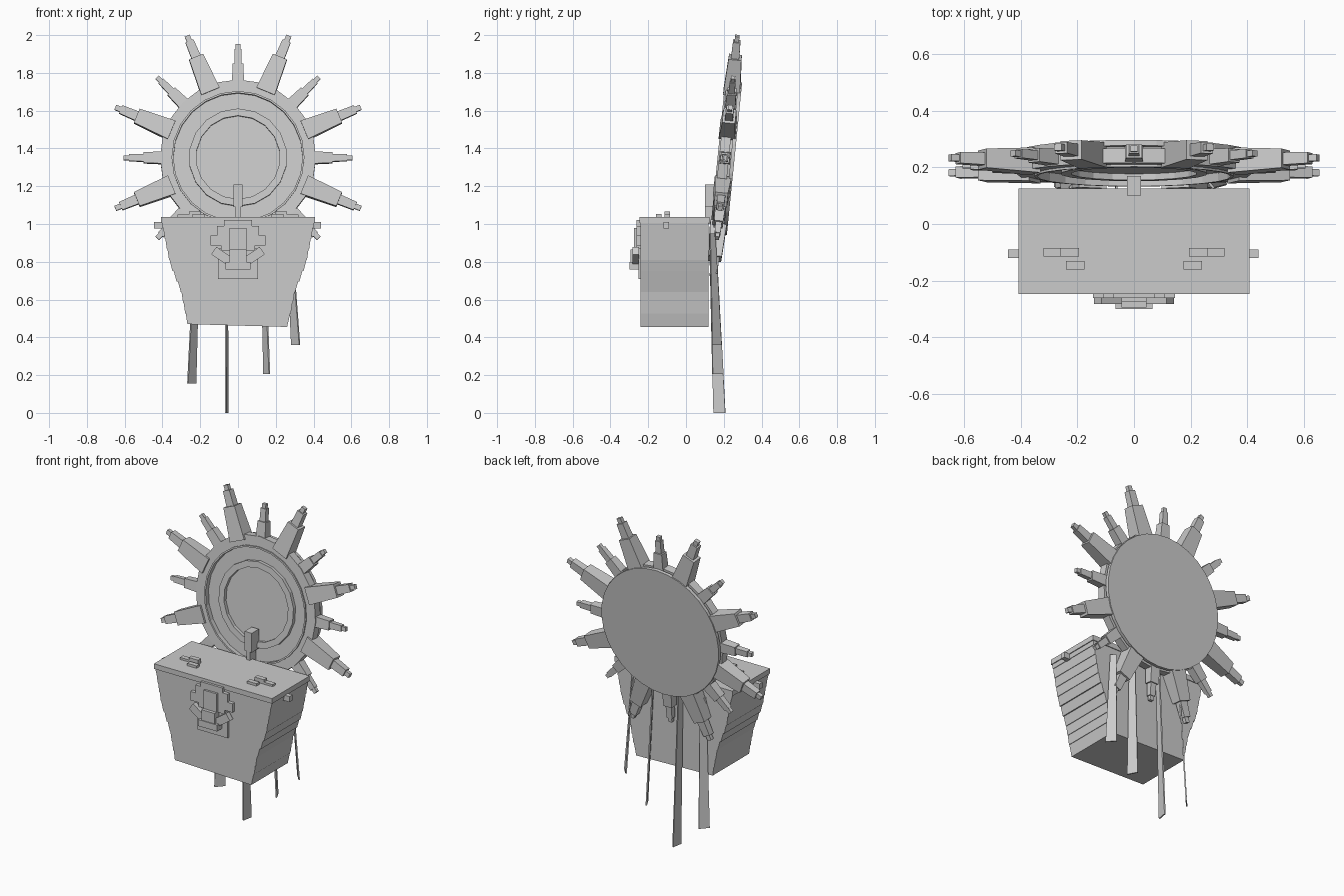
import bpy, bmesh, math
from mathutils import Matrix, Vector

cube = bpy.data.objects.get("Cube")
if cube:
    bpy.data.objects.remove(cube, do_unlink=True)

grey = bpy.data.materials.new("plain grey")
grey.use_nodes = True
COLOUR = (0.6, 0.6, 0.6, 1)
grey.diffuse_color = COLOUR
grey.node_tree.nodes["Principled BSDF"].inputs["Base Color"].default_value = COLOUR

# Frame of the wheel: leaning back, local y is its depth
WHEEL = Matrix.Translation((0, 0.207, 1.35)) @ Matrix.Rotation(-0.1, 4, 'X')


def finish(bm, name, matrix=Matrix()):
    bmesh.ops.recalc_face_normals(bm, faces=bm.faces)
    mesh = bpy.data.meshes.new(name)
    bm.to_mesh(mesh)
    bm.free()
    mesh.materials.append(grey)
    obj = bpy.data.objects.new(name, mesh)
    obj.matrix_world = matrix
    bpy.context.collection.objects.link(obj)
    return obj


def add_box(bm, lo, hi, matrix=Matrix()):
    lo, hi = Vector(lo), Vector(hi)
    size = Matrix.Diagonal((*(hi - lo), 1))
    bmesh.ops.create_cube(bm, size=1, matrix=matrix @ Matrix.Translation((lo + hi) / 2) @ size)


def box(name, lo, hi, matrix=Matrix()):
    bm = bmesh.new()
    add_box(bm, lo, hi, matrix)
    return finish(bm, name)


def prism(name, outline, y0, y1):
    """Extrude an (x, z) outline from y0 to y1."""
    bm = bmesh.new()
    face = bm.faces.new([bm.verts.new((x, y0, z)) for x, z in outline])
    new = bmesh.ops.extrude_face_region(bm, geom=[face])["geom"]
    verts = [v for v in new if isinstance(v, bmesh.types.BMVert)]
    bmesh.ops.translate(bm, verts=verts, vec=(0, y1 - y0, 0))
    return finish(bm, name)


def lathe(name, profile, sides):
    """Turn a closed (radius, depth) profile about the wheel axis."""
    bm = bmesh.new()
    rows = []
    for i in range(sides):
        a = math.tau * i / sides
        rows.append([bm.verts.new((r * math.sin(a), d, r * math.cos(a))) for r, d in profile])
    n = len(profile)
    for i in range(sides):
        a, b = rows[i], rows[(i + 1) % sides]
        for j in range(n):
            k = (j + 1) % n
            bm.faces.new((a[j], a[k], b[k], b[j]))
    return finish(bm, name, WHEEL)


def disc(name, radius, y0, y1, sides):
    bm = bmesh.new()
    bmesh.ops.create_cone(bm, cap_ends=True, segments=sides, radius1=radius, radius2=radius,
                          depth=y1 - y0)
    place = Matrix.Translation((0, (y0 + y1) / 2, 0)) @ Matrix.Rotation(math.pi / 2, 4, 'X')
    bm.transform(place)
    return finish(bm, name, WHEEL)


# Stepped chest, narrowing downwards, with a slanted underside
def half_width(z):
    if z > 0.8:
        return 0.36 + (z - 0.8) * 0.2
    if z > 0.65:
        return 0.30 + (z - 0.65) * 0.4
    return 0.265 + (z - 0.47) * 0.2


TOP, BOTTOM, LAYERS = 1.035, 0.47, 10
step = (TOP - BOTTOM) / LAYERS
right_side = []
for i in range(LAYERS):
    z = TOP - i * step
    right_side += [(half_width(z), z), (half_width(z - step * 0.7), z - step)]
left_side = [(-x, z) for x, z in reversed(right_side)]
right_side[-1] = (0.26, 0.455)
prism("chest", right_side + left_side, -0.24, 0.12)
box("chest_lid", (-0.408, -0.247, 1.005), (0.408, 0.125, 1.037))

# Lid fittings and side handles, mirrored
for s, side in ((1, "left"), (-1, "right")):
    bm = bmesh.new()
    for x0, x1, y0, y1, z1 in ((0.195, 0.26, -0.115, -0.085, 1.065),
                               (0.26, 0.32, -0.115, -0.085, 1.05),
                               (0.175, 0.24, -0.16, -0.13, 1.052)):
        add_box(bm, (min(s * x0, s * x1), y0, 1.03), (max(s * x0, s * x1), y1, z1))
    finish(bm, side + "_lid_fitting")
    bm = bmesh.new()
    add_box(bm, (s * 0.42 - 0.025, -0.12, 0.975), (s * 0.42 + 0.02, -0.09, 1.01))
    finish(bm, side + "_handle")

# Clasp on the chest front: stepped crest, plate, boss and two angled bars
crest = [(0.075, 1.02), (0.075, 0.99), (0.11, 0.99), (0.11, 0.94), (0.145, 0.94), (0.145, 0.885),
         (0.09, 0.885), (0.09, 0.86)]
prism("clasp_crest", crest + [(-x, z) for x, z in reversed(crest)], -0.262, -0.24)
box("clasp_plate", (-0.105, -0.252, 0.71), (0.105, -0.24, 0.87))
box("clasp_post", (-0.045, -0.275, 0.80), (0.045, -0.25, 0.98))
box("clasp_boss", (-0.065, -0.30, 0.76), (0.065, -0.25, 0.80))
box("clasp_hub", (-0.045, -0.295, 0.80), (0.045, -0.25, 0.865))
for s, side in ((1, "left"), (-1, "right")):
    turn = Matrix.Translation((s * 0.085, 0, 0.83)) @ Matrix.Rotation(-s * 0.6, 4, 'Y')
    box(side + "_clasp_bar", (-0.052, -0.282, -0.024), (0.052, -0.25, 0.024), turn)

# Wheel: outer rim, inner ring, floor and back plate
lathe("wheel_rim", [(0.413, -0.032), (0.413, 0.02), (0.345, 0.02), (0.345, -0.032)], 24)
lathe("rim_lip", [(0.352, -0.04), (0.352, -0.01), (0.342, -0.01), (0.342, -0.04)], 24)
lathe("inner_ring", [(0.26, -0.03), (0.26, 0.01), (0.222, 0.01), (0.222, -0.03)], 18)
disc("wheel_floor", 0.36, -0.008, 0.01, 24)
disc("back_plate", 0.405, 0.03, 0.05, 32)
disc("plate_core", 0.36, 0.0, 0.035, 24)


# Spikes around the rim: alternating short and long, three tapering blocks each
def add_spike(bm, blocks, angle):
    turn = Matrix.Rotation(angle, 4, 'Y')
    for r0, r1, w0, w1 in blocks:
        made = bmesh.ops.create_cube(bm, size=1)["verts"]
        for v in made:
            outer = v.co.z > 0
            w = w1 if outer else w0
            v.co = turn @ Vector((v.co.x * w, v.co.y * w * 0.85, r1 if outer else r0))


LONG = ((0.38, 0.58, 0.105, 0.08), (0.57, 0.672, 0.052, 0.046), (0.67, 0.703, 0.028, 0.028))
SHORT = ((0.38, 0.50, 0.066, 0.056), (0.49, 0.578, 0.04, 0.036), (0.575, 0.605, 0.025, 0.025))
for name, blocks, offset in (("long_spikes", LONG, math.pi / 8), ("short_spikes", SHORT, 0)):
    bm = bmesh.new()
    for i in range(8):
        add_spike(bm, blocks, offset + i * math.pi / 4)
    finish(bm, name, WHEEL)

# Post joining the chest to the wheel
box("wheel_post", (-0.025, 0.10, 1.09), (0.025, 0.17, 1.21))
box("post_stem", (-0.012, 0.10, 1.0), (0.012, 0.16, 1.1))


# Hanging straps: thin, turned about the vertical, widening downwards
def strap(name, x_top, x_end, z_end, yaw):
    across = Vector((math.cos(yaw), math.sin(yaw), 0))
    thick = Vector((-across.y, across.x, 0)) * 0.004
    bm = bmesh.new()
    for v in bmesh.ops.create_cube(bm, size=2)["verts"]:
        low = v.co.z < 0
        centre = Vector((x_end, 0.177 - z_end * 0.04, z_end)) if low else Vector((x_top, 0.14, 0.95))
        v.co = centre + across * (v.co.x * (0.032 if low else 0.018)) + thick * v.co.y
    finish(bm, name)


strap("strap_1", -0.215, -0.245, 0.155, math.radians(48))
strap("strap_2", -0.06, -0.06, 0.0, math.radians(80))
strap("strap_3", 0.13, 0.152, 0.205, math.radians(118))
strap("strap_4", 0.27, 0.305, 0.36, math.radians(132))
